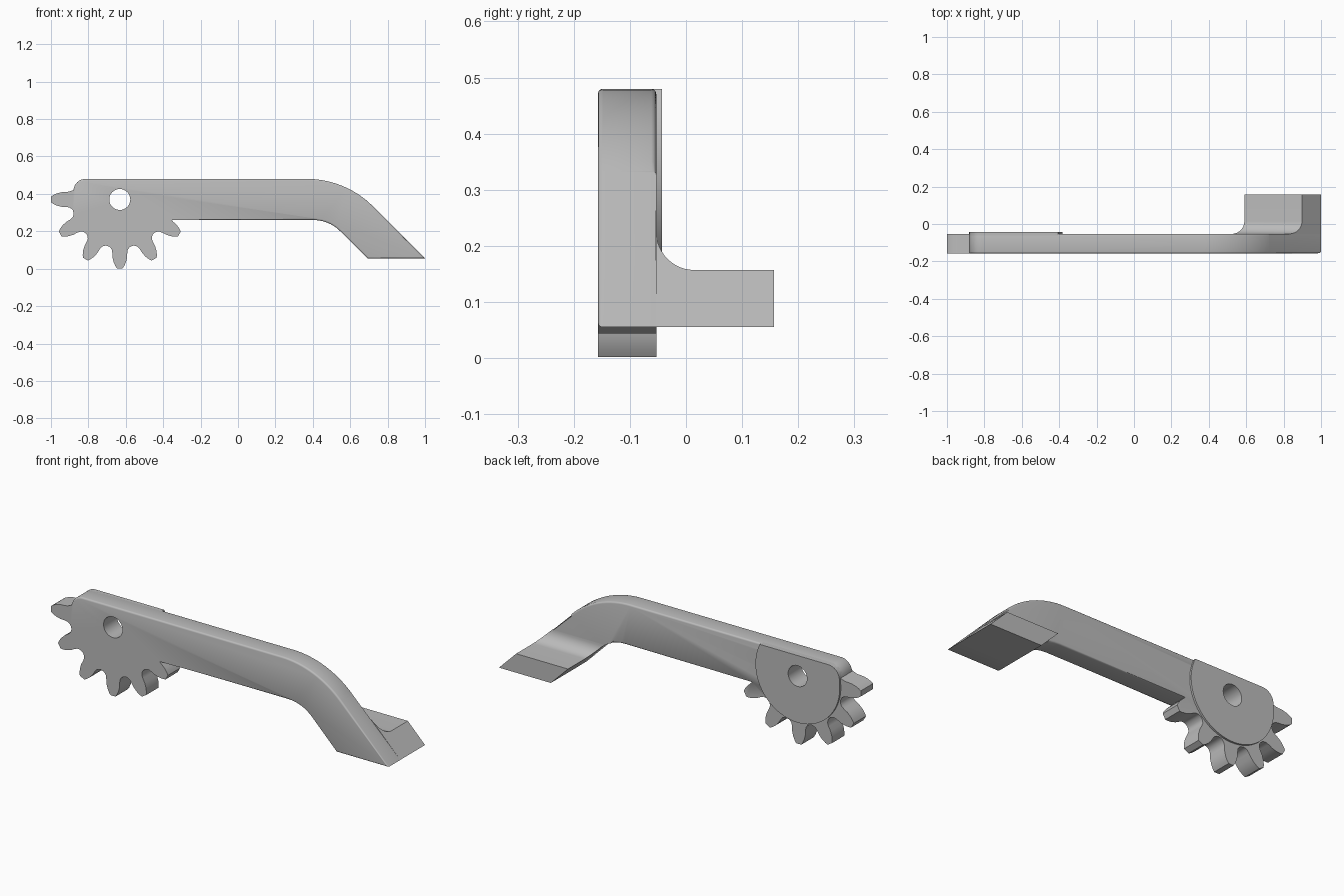
import bpy, bmesh
from math import sin, cos, radians, sqrt, asin, degrees

cube = bpy.data.objects.get("Cube")
if cube:
    bpy.data.objects.remove(cube)

# Single plain grey
grey = bpy.data.materials.new("plain_grey")
grey.use_nodes = True
grey.diffuse_color = (0.5, 0.5, 0.5, 1)
grey.node_tree.nodes["Principled BSDF"].inputs["Base Color"].default_value = (0.5, 0.5, 0.5, 1)

# Main dimensions
PX, PZ = -0.632, 0.37          # pivot
FRONT, BACK, BOSS = -0.157, -0.053, -0.043
TOP, UNDER, FLOOR = 0.48, 0.26, 0.055
OUTER, INNER = 1.055, 0.747    # the sloped faces lie on x + z = constant


def arc(cx, cz, r, a0, a1, n):
    return [(cx + r * cos(radians(a0 + (a1 - a0) * i / n)),
             cz + r * sin(radians(a0 + (a1 - a0) * i / n))) for i in range(n + 1)]


def prism(name, start, end, bevel_rule=None):
    """Solid between two matching loops; the rule picks rim edges to round."""
    bm = bmesh.new()
    a = [bm.verts.new(p) for p in start]
    b = [bm.verts.new(p) for p in end]
    n = len(a)
    bm.faces.new(a)
    bm.faces.new(b[::-1])
    for i in range(n):
        j = (i + 1) % n
        bm.faces.new((a[j], a[i], b[i], b[j]))
    bmesh.ops.recalc_face_normals(bm, faces=bm.faces)
    if bevel_rule:
        rim = [bm.edges.get((loop[i], loop[i + 1])) for loop in (a, b)
               for i in range(n - 1) if bevel_rule(i, loop[i].co, loop[i + 1].co)]
        bmesh.ops.bevel(bm, geom=rim, offset=0.009, segments=3, profile=0.5, affect='EDGES')
    mesh = bpy.data.meshes.new(name)
    bm.to_mesh(mesh)
    bm.free()
    mesh.materials.append(grey)
    obj = bpy.data.objects.new(name, mesh)
    bpy.context.collection.objects.link(obj)
    return obj


def plate(name, outline, y0, y1, rule=None):
    return prism(name, [(x, y0, z) for x, z in outline], [(x, y1, z) for x, z in outline], rule)


# Gear teeth: (distance from pivot, half width) up one flank
flank = [(0.251, 0.058), (0.258, 0.050), (0.268, 0.043), (0.285, 0.040), (0.31, 0.039),
         (0.335, 0.033), (0.355, 0.024), (0.368, 0.015)]
outline = []
for angle in range(180, 331, 30):
    c, s = cos(radians(angle)), sin(radians(angle))
    rise = [p for p in flank if angle > 180 or p[0] > 0.265]
    fall = [p for p in flank[::-1] if angle < 330 or p[0] > 0.3]
    sides = [(r, -w) for r, w in rise] + [(r, w) for r, w in fall]
    outline += [(PX + r * c - w * s, PZ + r * s + w * c) for r, w in sides]
arm_start = len(outline)

# Arm: underside, bend, sloped end, top bend, rounded rear corner
r_in, r_out = 0.2, 0.5
k = sqrt(2) - 1
corner = arc(-0.815, 0.415, 0.065, 90, 175, 8)
outline += [(-0.355, UNDER)]
outline += arc(INNER - UNDER - k * r_in, UNDER - r_in, r_in, 90, 45, 10)
outline += [(INNER - FLOOR, FLOOR), (OUTER - FLOOR, FLOOR)]
outline += arc(OUTER - TOP - k * r_out, TOP - r_out, r_out, 45, 90, 16)
outline += corner


def rounded(i, p, q):
    return i >= arm_start and (p.y < -0.1 or min(p.z, q.z) > 0.24)


arm = plate("geared_arm", outline, FRONT, BACK, rounded)

# Raised disc behind the gear, trimmed flush with the arm top
R = 0.25
lift = degrees(asin((TOP - PZ) / R))
boss = plate("pivot_boss", corner + arc(PX, PZ, R, 172, 360 + lift, 48), BACK - 0.02, BOSS)

# Pivot bore through arm and boss
bore = plate("bore_cutter", arc(PX, PZ, 0.056, 0, 360 - 7.5, 47), -0.3, 0.1)
bore.hide_render = True
for obj in (arm, boss):
    mod = obj.modifiers.new("bore", 'BOOLEAN')
    mod.operation, mod.solver, mod.object = 'DIFFERENCE', 'EXACT', bore
    bpy.context.view_layer.objects.active = obj
    bpy.ops.object.modifier_apply(modifier=mod.name)
bpy.data.objects.remove(bore)

# Foot reaching backwards, with a fillet against the arm
STEP, FIL = 0.157, 0.068
section = [(BACK, FLOOR), (0.157, FLOOR), (0.157, STEP)]
section += arc(BACK + FIL, STEP + FIL, FIL, 270, 180, 12)
foot = prism("foot", [(INNER - z, y, z) for y, z in section],
             [(OUTER - z, y, z) for y, z in section])

# Smooth curves, crisp edges
for obj in (arm, boss, foot):
    bpy.ops.object.select_all(action='DESELECT')
    obj.select_set(True)
    bpy.context.view_layer.objects.active = obj
    bpy.ops.object.shade_smooth_by_angle(angle=radians(32))
